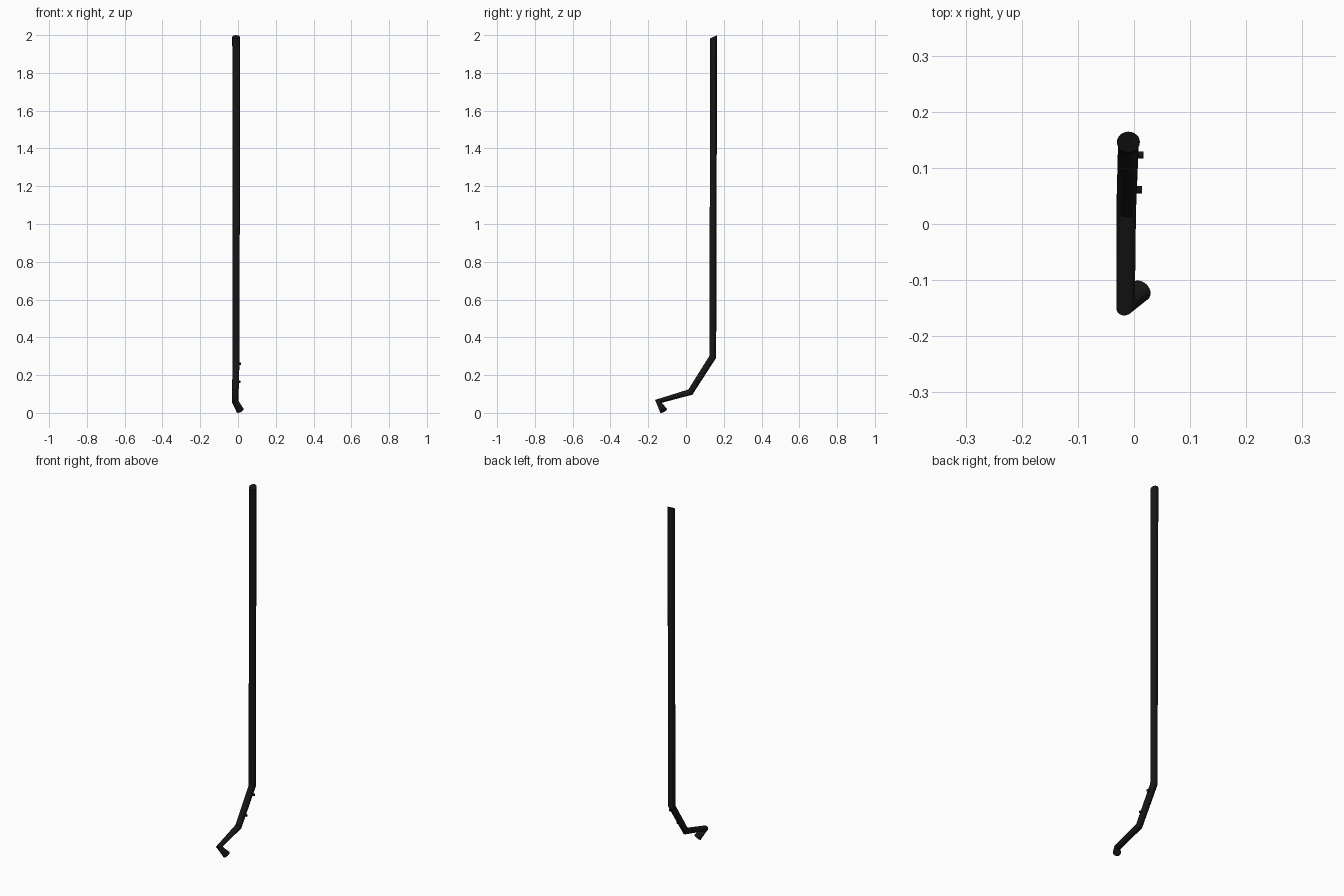
import bpy, bmesh, math
from mathutils import Vector

if "Cube" in bpy.data.objects:
    bpy.data.objects.remove(bpy.data.objects["Cube"])

SIDES = 24
black = bpy.data.materials.new("black_metal")
black.diffuse_color = (0.008, 0.008, 0.008, 1)
black.use_nodes = True
black.node_tree.nodes["Principled BSDF"].inputs["Base Color"].default_value = black.diffuse_color


def finish(bm, name):
    bmesh.ops.recalc_face_normals(bm, faces=bm.faces)
    me = bpy.data.meshes.new(name)
    bm.to_mesh(me)
    bm.free()
    ob = bpy.data.objects.new(name, me)
    bpy.context.collection.objects.link(ob)
    me.materials.append(black)
    bpy.context.view_layer.objects.active = ob
    ob.select_set(True)
    bpy.ops.object.shade_smooth_by_angle(angle=math.radians(25))
    ob.select_set(False)
    return ob


def sweep(name, path, sides, first_normal=None):
    """Round bar through (x, y, z, radius) points, capped at both ends."""
    pts = [Vector(p[:3]) for p in path]
    dirs = [(b - a).normalized() for a, b in zip(pts, pts[1:])]
    bm = bmesh.new()
    rings = []
    for i, p in enumerate(pts):
        n = (dirs[max(i - 1, 0)] + dirs[min(i, len(dirs) - 1)]).normalized()
        if i == 0 and first_normal:
            n = Vector(first_normal).normalized()
        ref = Vector((1, 0, 0)) if abs(n.x) < 0.9 else Vector((0, 0, 1))
        u = (ref - n * ref.dot(n)).normalized()
        v = n.cross(u)
        ring = []
        for k in range(sides):
            a = 2 * math.pi * k / sides
            ring.append(bm.verts.new(p + path[i][3] * (u * math.cos(a) + v * math.sin(a))))
        rings.append(ring)
    for r0, r1 in zip(rings, rings[1:]):
        for k in range(sides):
            j = (k + 1) % sides
            bm.faces.new((r0[k], r0[j], r1[j], r1[k]))
    bm.faces.new(rings[0])
    bm.faces.new(rings[-1])
    return finish(bm, name)


# long upright pipe with three bends and a slanted top end
sweep("bent_pipe", [
    (-0.010, 0.146, 1.991, 0.0205),
    (-0.010, 0.142, 0.297, 0.0185),
    (-0.014, 0.023, 0.110, 0.0175),
    (-0.015, -0.147, 0.061, 0.0175),
    (0.011, -0.119, 0.013, 0.0205),
], SIDES, first_normal=(0, 0.42, -0.9))

# two small side pegs on the lower sloping section
for name, x, y, z in (("upper_peg", 0.017, 0.123, 0.260), ("lower_peg", 0.014, 0.061, 0.166)):
    sweep(name, [(-0.01, y, z, 0.0065), (x, y, z, 0.0065)], 12)
